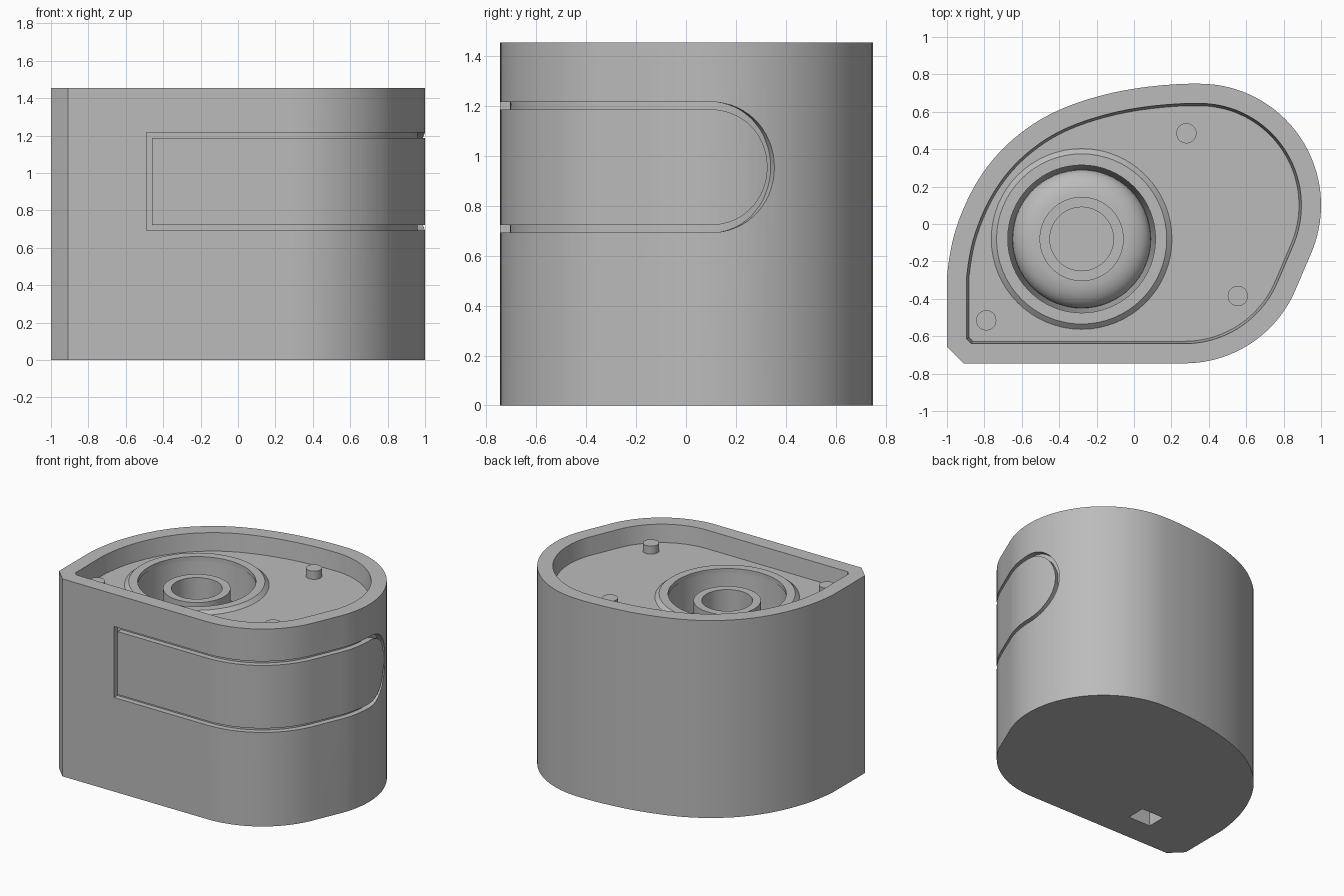
import bpy, bmesh
from math import sin, cos, pi, radians
from mathutils import Vector

cube = bpy.data.objects.get("Cube")
if cube:
    bpy.data.objects.remove(cube)

HEIGHT, FLOOR, LIP = 1.455, 1.325, 1.35
WELL = Vector((-0.28, -0.08, 0))

grey = bpy.data.materials.new("plain grey")
grey.use_nodes = True
grey.diffuse_color = (0.5, 0.5, 0.5, 1)
grey.node_tree.nodes["Principled BSDF"].inputs["Base Color"].default_value = (0.5, 0.5, 0.5, 1)


def make_object(name, bm):
    bmesh.ops.recalc_face_normals(bm, faces=bm.faces[:])
    mesh = bpy.data.meshes.new(name)
    bm.to_mesh(mesh)
    bm.free()
    mesh.materials.append(grey)
    ob = bpy.data.objects.new(name, mesh)
    bpy.context.collection.objects.link(ob)
    return ob


def bridge(bm, a, b):
    n = len(a)
    for i in range(n):
        j = (i + 1) % n
        bm.faces.new((a[i], a[j], b[j], b[i]))


def loft(name, loops, capped=True):
    """Skin a list of equal loops; cap the ends or join last to first."""
    bm = bmesh.new()
    rings = [[bm.verts.new(p) for p in loop] for loop in loops]
    for a, b in zip(rings, rings[1:]):
        bridge(bm, a, b)
    if capped:
        bm.faces.new(rings[0])
        bm.faces.new(rings[-1])
    else:
        bridge(bm, rings[-1], rings[0])
    return make_object(name, bm)


def circle(r, z, centre=WELL, n=64):
    return [(centre.x + r * cos(2 * pi * i / n), centre.y + r * sin(2 * pi * i / n), z)
            for i in range(n)]


def cut(target, cutter):
    cutter.hide_render = True
    mod = target.modifiers.new("cut", 'BOOLEAN')
    mod.object, mod.operation, mod.solver = cutter, 'DIFFERENCE', 'EXACT'
    bpy.ops.object.select_all(action='DESELECT')
    bpy.context.view_layer.objects.active = target
    target.select_set(True)
    bpy.ops.object.modifier_apply(modifier=mod.name)
    bpy.data.objects.remove(cutter)


def arc(x, y, r, start, end, n=22):
    return [Vector((x + r * cos(radians(start + (end - start) * i / n)),
                    y + r * sin(radians(start + (end - start) * i / n)))) for i in range(n + 1)]


def spline(points, n=6):
    """Smooth curve through the given points."""
    pts = [Vector(p) for p in points]
    out = []
    for i in range(1, len(pts) - 2):
        a, b, c, d = pts[i - 1:i + 3]
        for k in range(n):
            t = k / n
            out.append(0.5 * (2 * b + (c - a) * t + (2 * a - 5 * b + 4 * c - d) * t * t
                              + (3 * b - a - 3 * c + d) * t ** 3))
    return out


def outline(inset, corner):
    """Plan of the body, or of its recess when inset."""
    left, front = -1 + inset, -0.745 + inset
    pts = [Vector((left + corner, front))]
    pts += arc(0.27, -0.1, 0.645 - inset, -90, -21.8)
    pts += arc(0.35, 0.1, 0.65 - inset, -21.8, 90, 32)
    back = spline([(0.6, 0.7), (0.35, 0.75), (-0.05, 0.715), (-0.4, 0.61), (-0.65, 0.45),
                   (-0.83, 0.24), (-0.95, -0.02), (-1, -0.28), (-1, -0.5)])[1:]
    back.append(Vector((-1, -0.28)))
    for i, p in enumerate(back):
        t = back[min(i + 1, len(back) - 1)] - back[i - 1 if i else 0]
        if i == len(back) - 1:
            t = Vector((0, -1))
        pts.append(p + Vector((-t.y, t.x)).normalized() * inset)
    pts.append(Vector((left, front + corner)))
    return pts


def at(pts, z):
    return [(p.x, p.y, z) for p in pts]


# Body with a shallow walled recess in the top
plan = outline(0, 0.09)
body = loft("body", [at(plan, 0), at(plan, HEIGHT),
                     at(outline(0.105, 0.025), HEIGHT),
                     at(outline(0.118, 0.02), FLOOR)])

# Round well with a domed bottom and a hollow central boss
profile = [(0.17, 1.1), (0.17, 1.3), (0.225, 1.3), (0.225, 1.13)]
profile += [(0.225 + 0.145 * sin(pi / 2 * k / 8), 1.03 + 0.1 * cos(pi / 2 * k / 8))
            for k in range(1, 9)]
profile += [(0.4, FLOOR - 0.01), (0.4, HEIGHT + 0.1)]
cut(body, loft("well_cutter", [circle(r, z) for r, z in profile]))


# Groove that runs round the front and side, with one round end
def on_wall(s, depth):
    """Point at distance s along the outline, moved in by depth."""
    for a, b in zip(plan, plan[1:]):
        length = (b - a).length
        if s <= length:
            break
        s -= length
    t = (b - a).normalized()
    p = a + t * s
    return p + Vector((-t.y, t.x)) * depth


START, END, MID, HALF = 0.435, 2.41, 0.955, 0.247


def groove_loop(d, depth):
    r = HALF + d
    n = 70
    run = [START - d + (END - START + d) * i / n for i in range(n)]
    flat = [(s, MID - r) for s in run]
    flat += [(END + r * cos(radians(a)), MID + r * sin(radians(a))) for a in range(-90, 91, 6)]
    flat += [(s, MID + r) for s in reversed(run)]
    return [(*on_wall(s, depth), z) for s, z in flat]


w = 0.015
cut(body, loft("groove_cutter", [groove_loop(-w, 0.04), groove_loop(w, 0.04),
                                 groove_loop(w, -0.02), groove_loop(-w, -0.02)], False))

# Small rectangular socket underneath
slot = [Vector((-0.5 + x * 0.09, -0.47 + y * 0.07)) for x, y in ((-1, -1), (1, -1), (1, 1), (-1, 1))]
cut(body, loft("socket_cutter", [at(slot, -0.1), at(slot, 0.2)]))

# Bevelled lip round the well
lip = loft("well_lip", [circle(0.395, FLOOR - 0.005), circle(0.483, FLOOR - 0.005),
                        circle(0.483, FLOOR), circle(0.455, LIP), circle(0.395, LIP)], False)

# Three locating pins
parts = [body, lip]
for name, x, y in (("back_pin", 0.28, 0.485), ("front_left_pin", 0.555, -0.385),
                   ("front_right_pin", -0.79, -0.515)):
    c = Vector((x, y, 0))
    parts.append(loft(name, [circle(0.054, FLOOR - 0.005, c, 32), circle(0.054, FLOOR + 0.06, c, 32)]))

bpy.ops.object.select_all(action='DESELECT')
for ob in parts:
    ob.select_set(True)
bpy.context.view_layer.objects.active = body
bpy.ops.object.shade_smooth_by_angle(angle=radians(25))
